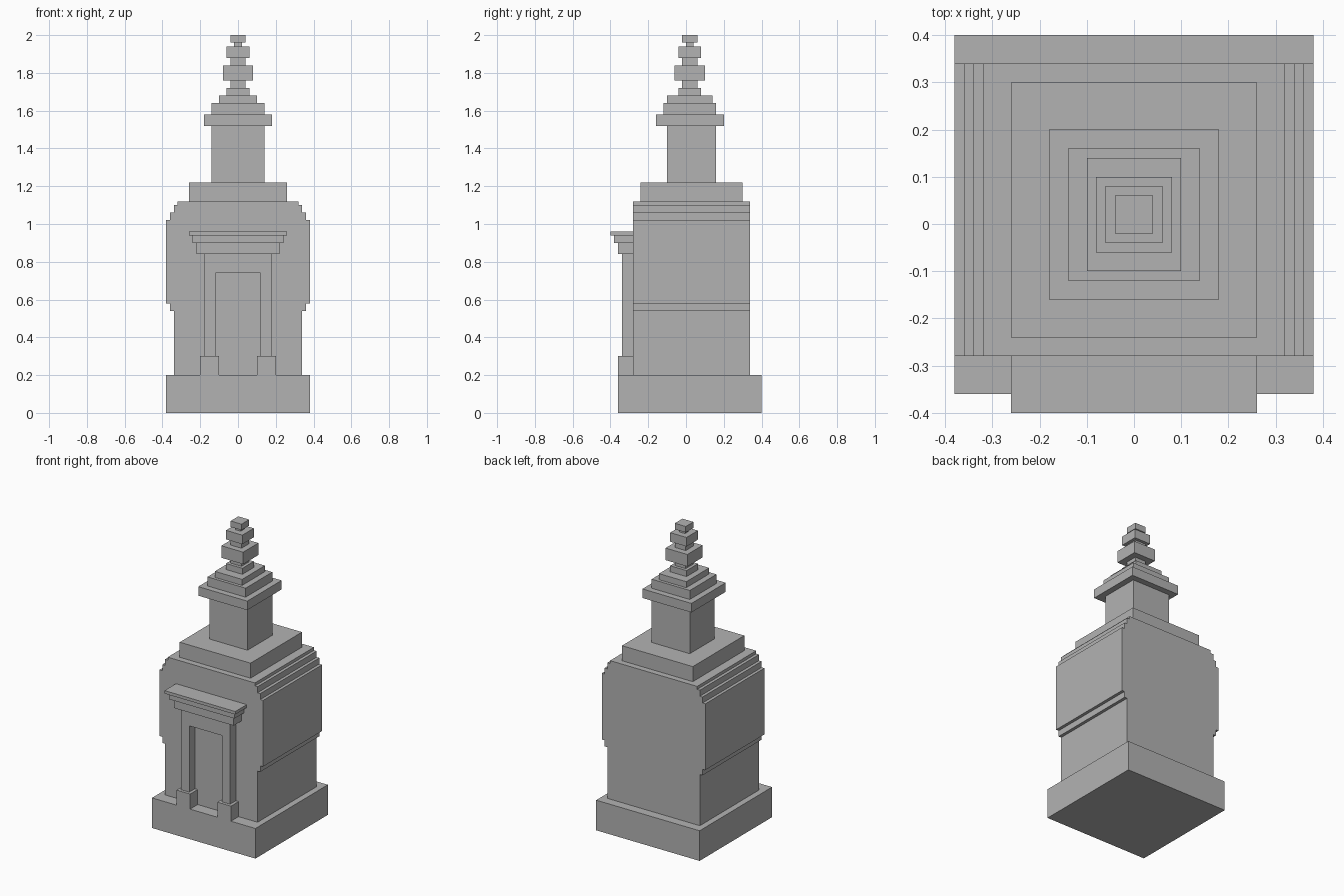
import bpy
import bmesh
from mathutils import Vector

cube = bpy.data.objects.get("Cube")
if cube:
    bpy.data.objects.remove(cube, do_unlink=True)

stone = bpy.data.materials.new("grey stone")
stone.use_nodes = True
colour = (0.45, 0.45, 0.45, 1)
stone.diffuse_color = colour
stone.node_tree.nodes["Principled BSDF"].inputs["Base Color"].default_value = colour


def make_object(name, bm):
    bmesh.ops.recalc_face_normals(bm, faces=bm.faces)
    mesh = bpy.data.meshes.new(name)
    bm.to_mesh(mesh)
    bm.free()
    mesh.materials.append(stone)
    obj = bpy.data.objects.new(name, mesh)
    bpy.context.collection.objects.link(obj)
    return obj


def block(name, half_width, y0, y1, z0, z1):
    """Box centred on x = 0."""
    bm = bmesh.new()
    bmesh.ops.create_cube(bm, size=1)
    for v in bm.verts:
        v.co = Vector((v.co.x * 2 * half_width,
                       y1 if v.co.y > 0 else y0,
                       z1 if v.co.z > 0 else z0))
    return make_object(name, bm)


def slab(name, outline, y0, y1):
    """Outline in x and z, extruded from front to back."""
    bm = bmesh.new()
    face = bm.faces.new([bm.verts.new((x, y0, z)) for x, z in outline])
    out = bmesh.ops.extrude_face_region(bm, geom=[face])
    verts = [g for g in out["geom"] if isinstance(g, bmesh.types.BMVert)]
    bmesh.ops.translate(bm, verts=verts, vec=(0, y1 - y0, 0))
    return make_object(name, bm)


# Plinth
block("plinth", 0.38, -0.36, 0.40, 0, 0.2)

# Main body: stepped sides, flat front and back
z = 0.2
right_side = []
for half, top in [(0.34, 0.54), (0.36, 0.58), (0.38, 1.02),
                  (0.36, 1.06), (0.34, 1.10), (0.32, 1.12)]:
    right_side += [(half, z), (half, top)]
    z = top
slab("body", right_side + [(-x, h) for x, h in reversed(right_side)], -0.28, 0.34)

# Doorway: one arch-shaped frame, feet and stepped cornice
half_frame = [(0.12, 0.74), (0.12, 0.2), (0.18, 0.2), (0.18, 0.84)]
slab("door_frame", half_frame + [(-x, h) for x, h in reversed(half_frame)], -0.34, -0.28)
for side, sign in (("left", 1), ("right", -1)):
    foot = block(side + "_door_foot", 0.05, -0.36, -0.28, 0.2, 0.3)
    foot.location.x = sign * 0.15
block("lower_cornice", 0.22, -0.36, -0.28, 0.84, 0.90)
block("middle_cornice", 0.24, -0.38, -0.28, 0.90, 0.94)
block("upper_cornice", 0.26, -0.40, -0.28, 0.94, 0.96)

# Tower and finial: stacked blocks as name, half width, front, back, top
z = 1.12
for name, half, front, back, top in [
    ("roof_slab", 0.26, -0.24, 0.30, 1.22),
    ("tower", 0.14, -0.10, 0.16, 1.52),
    ("tower_eave", 0.18, -0.16, 0.20, 1.58),
    ("lower_roof_step", 0.14, -0.12, 0.16, 1.64),
    ("middle_roof_step", 0.10, -0.10, 0.14, 1.68),
    ("upper_roof_step", 0.06, -0.04, 0.08, 1.72),
    ("lower_finial_neck", 0.04, -0.02, 0.06, 1.76),
    ("large_finial_block", 0.08, -0.06, 0.10, 1.84),
    ("middle_finial_neck", 0.04, -0.02, 0.06, 1.88),
    ("small_finial_block", 0.06, -0.04, 0.08, 1.94),
    ("upper_finial_neck", 0.02, 0.00, 0.04, 1.96),
    ("finial_tip", 0.04, -0.02, 0.06, 2.0),
]:
    block(name, half, front, back, z, top)
    z = top
